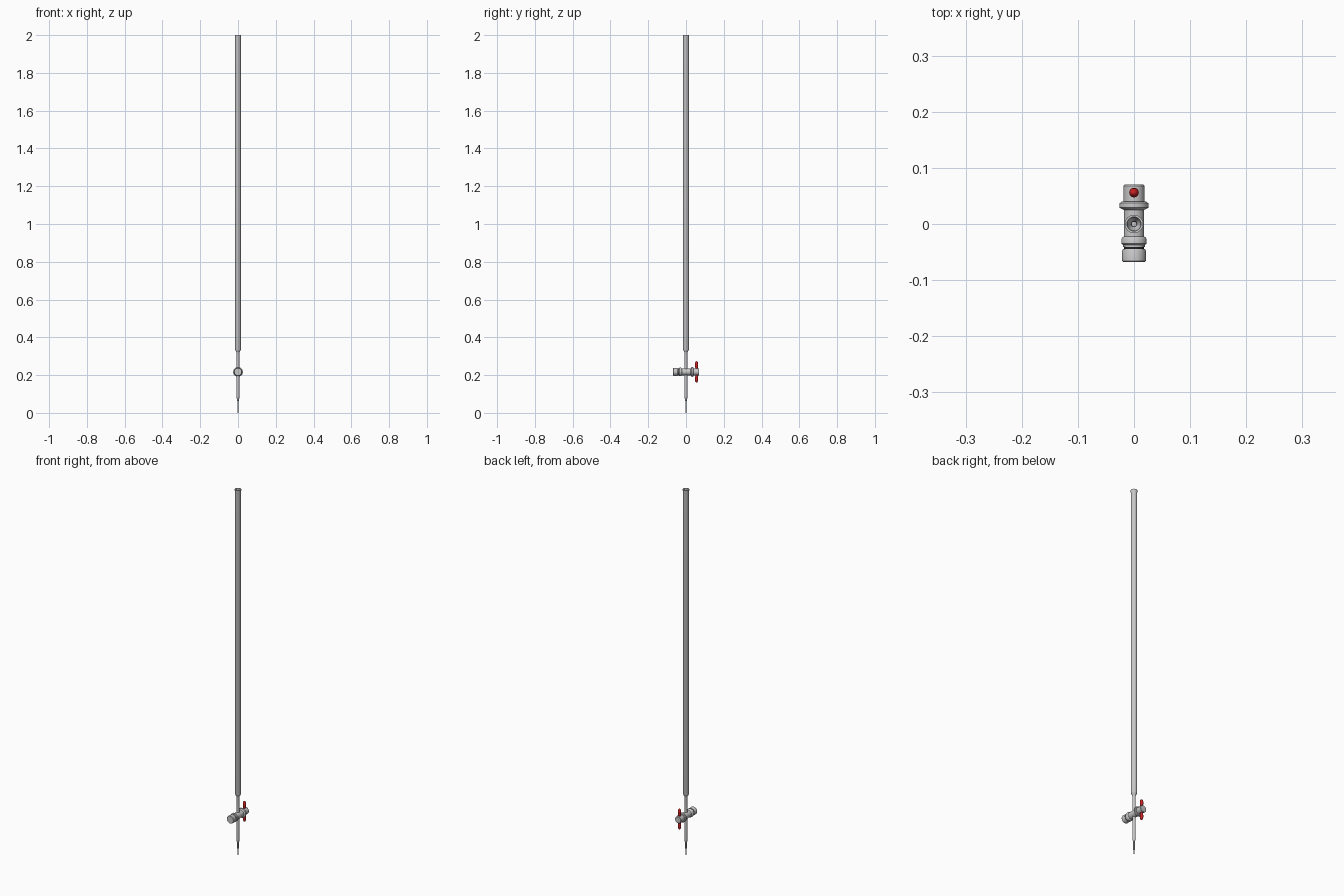
import bpy, bmesh, math
from mathutils import Matrix

if "Cube" in bpy.data.objects:
    bpy.data.objects.remove(bpy.data.objects["Cube"])

def mat(name, c):
    m = bpy.data.materials.new(name)
    m.diffuse_color = (*c, 1)
    m.use_nodes = True
    m.node_tree.nodes["Principled BSDF"].inputs["Base Color"].default_value = m.diffuse_color
    return m

GLASS = mat("pale_grey_glass", (0.58, 0.58, 0.58))
RED = mat("red_plastic", (0.60, 0.015, 0.015))
BLACK = mat("black_rubber", (0.015, 0.015, 0.015))

VALVE_Z = 0.217
ALONG_Y = Matrix.Translation((0, 0, VALVE_Z)) @ Matrix.Rotation(math.radians(-90), 4, 'X')

def lathe(name, prof, material, matrix=Matrix(), closed=False, n=40):
    """Revolve (radius, height) points round z, then place with matrix."""
    bm = bmesh.new()
    rings = []
    for r, h in prof:
        if r < 1e-6:
            rings.append([bm.verts.new((0, 0, h))] * n)
        else:
            rings.append([bm.verts.new((r * math.cos(2 * math.pi * i / n),
                                        r * math.sin(2 * math.pi * i / n), h)) for i in range(n)])
    pairs = list(zip(rings, rings[1:]))
    if closed:
        pairs.append((rings[-1], rings[0]))
    for a, b in pairs:
        for i in range(n):
            j = (i + 1) % n
            vs = list(dict.fromkeys((a[i], a[j], b[j], b[i])))
            if len(vs) > 2:
                bm.faces.new(vs)
    bmesh.ops.recalc_face_normals(bm, faces=bm.faces)
    bm.transform(matrix)
    me = bpy.data.meshes.new(name)
    bm.to_mesh(me)
    bm.free()
    me.materials.append(material)
    ob = bpy.data.objects.new(name, me)
    bpy.context.collection.objects.link(ob)
    bpy.context.view_layer.objects.active = ob
    ob.select_set(True)
    bpy.ops.object.shade_smooth_by_angle(angle=math.radians(35))
    ob.select_set(False)
    return ob

# hollow measuring tube with shoulder, narrowing into the upper stem
lathe("measuring_tube", [
    (0.0075, 0.200), (0.0075, 0.318), (0.009, 0.323), (0.013, 0.328), (0.0155, 0.336),
    (0.0155, 1.990), (0.0165, 1.996), (0.0165, 2.0), (0.0125, 2.0), (0.0120, 1.994),
    (0.0120, 0.340), (0.009, 0.332), (0.005, 0.324), (0.004, 0.315), (0.004, 0.200)],
    GLASS, closed=True)

# lower stem and fine drip tip
lathe("lower_stem", [
    (0.003, 0.225), (0.0075, 0.225), (0.0075, 0.085), (0.0065, 0.074),
    (0.0040, 0.066), (0.0034, 0.0), (0.0015, 0.0), (0.0020, 0.066)],
    GLASS, closed=True)

# stopcock barrel with a rounded collar at each end
lathe("stopcock_barrel", [
    (0, -0.037), (0.020, -0.037), (0.0225, -0.035), (0.0225, -0.027), (0.021, -0.024),
    (0.018, -0.022), (0.018, 0.025), (0.022, 0.027), (0.0255, 0.029), (0.0258, 0.033),
    (0.0255, 0.037), (0.022, 0.040), (0, 0.040)], GLASS, ALONG_Y)

# plug head that carries the handle
lathe("plug_head", [
    (0, 0.038), (0.0185, 0.038), (0.0185, 0.068), (0.017, 0.070), (0, 0.070)], GLASS, ALONG_Y)

# washers and retaining nut
lathe("washer", [(0, -0.041), (0.0195, -0.041), (0.0195, -0.037), (0, -0.037)], GLASS, ALONG_Y)
lathe("seal_ring", [(0, -0.046), (0.0180, -0.046), (0.0180, -0.040), (0, -0.040)], BLACK, ALONG_Y)
lathe("retaining_nut", [
    (0, -0.068), (0.0195, -0.068), (0.021, -0.066), (0.021, -0.047),
    (0.020, -0.045), (0, -0.045)], GLASS, ALONG_Y)

# red handle: mirrored rounded paddles on a vertical bar
half = [(0.006, 0.012), (0.0065, 0.020), (0.0085, 0.032), (0.0085, 0.042),
        (0.0070, 0.050), (0.0040, 0.055), (0, 0.057)]
lathe("handle", [(r, -h) for r, h in reversed(half)] + half, RED,
      Matrix.Translation((0, 0.056, VALVE_Z)), n=32)
